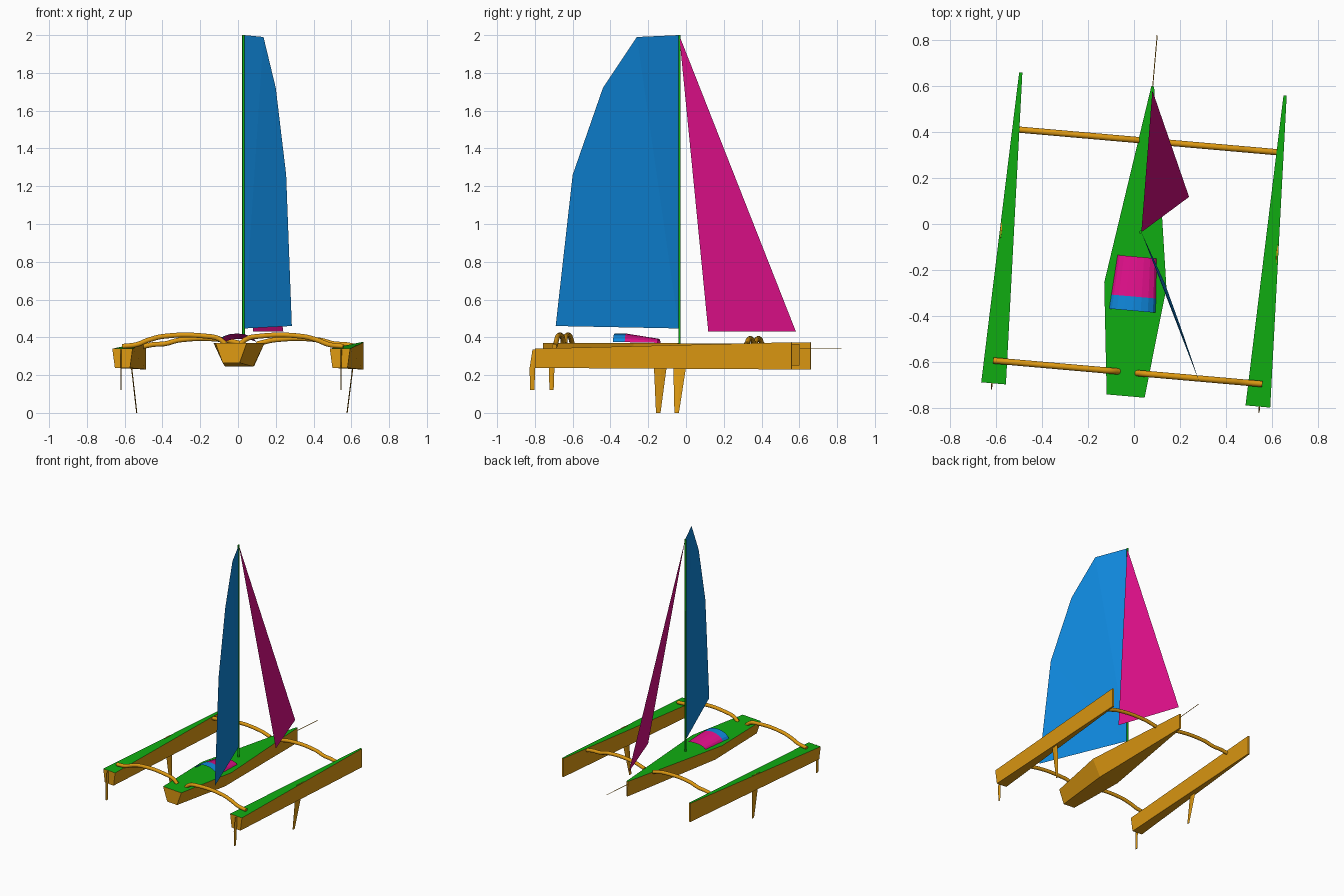
import bpy, bmesh, math
from mathutils import Matrix, Vector

if "Cube" in bpy.data.objects:
    bpy.data.objects.remove(bpy.data.objects["Cube"])

# Boat frame: y forward, x sideways; the whole boat is yawed 5 degrees
BOAT = Matrix.Rotation(math.radians(-5), 4, 'Z') @ Matrix.Translation((0.029, 0, 0))


def material(name, col):
    m = bpy.data.materials.new(name)
    m.diffuse_color = (*col, 1)
    m.use_nodes = True
    m.node_tree.nodes["Principled BSDF"].inputs["Base Color"].default_value = m.diffuse_color
    return m


ORANGE = material("orange", (0.73, 0.32, 0.006))
GREEN = material("green", (0.005, 0.42, 0.006))
BLUE = material("blue", (0.005, 0.25, 0.73))
PINK = material("magenta", (0.73, 0.005, 0.25))


def make(name, verts, faces, mats, frame=BOAT, rule=None, closed=True):
    bm = bmesh.new()
    vs = [bm.verts.new(v) for v in verts]
    for f in faces:
        bm.faces.new([vs[i] for i in f])
    if closed:
        bmesh.ops.recalc_face_normals(bm, faces=bm.faces)
    bm.normal_update()
    if rule:
        for f in bm.faces:
            f.material_index = rule(f)
    me = bpy.data.meshes.new(name)
    bm.to_mesh(me)
    bm.free()
    for m in mats:
        me.materials.append(m)
    ob = bpy.data.objects.new(name, me)
    ob.matrix_world = frame
    bpy.context.collection.objects.link(ob)
    return ob


def loft(name, rings, mats, rule=None):
    """Skin a list of equal closed rings and cap both ends."""
    n = len(rings[0])
    verts = [v for r in rings for v in r]
    faces = [(k*n+i, k*n+(i+1) % n, (k+1)*n+(i+1) % n, (k+1)*n+i)
             for k in range(len(rings)-1) for i in range(n)]
    faces += [tuple(range(n)), tuple(range(len(verts)-n, len(verts)))]
    return make(name, verts, faces, mats, rule=rule)


def hull(name, cx, stations):
    # stations: y, deck half width, deck z, bottom half width, bottom z
    rings = [[(cx-w, y, z), (cx+w, y, z), (cx+b, y, bz), (cx-b, y, bz)]
             for y, w, z, b, bz in stations]
    return loft(name, rings, [ORANGE, GREEN], lambda f: int(f.normal.z > 0.7))


def blade(name, sections, half):
    # sections: x, aft y, forward y, z ; thin lens-shaped foil
    rings = [[(x, a, z), (x+half, a*0.4+f*0.6, z), (x, f, z), (x-half, a*0.4+f*0.6, z)]
             for x, a, f, z in sections]
    return loft(name, rings, [ORANGE])


def tube(name, pts, radius, mat, smooth_path=True, res=3):
    cu = bpy.data.curves.new(name, 'CURVE')
    cu.dimensions = '3D'
    cu.bevel_depth = radius
    cu.bevel_resolution = res
    cu.resolution_u = 5
    cu.use_fill_caps = True
    sp = cu.splines.new('BEZIER')
    sp.bezier_points.add(len(pts)-1)
    for b, p in zip(sp.bezier_points, pts):
        b.co = p
        b.handle_left_type = b.handle_right_type = 'AUTO' if smooth_path else 'VECTOR'
    cu.materials.append(mat)
    ob = bpy.data.objects.new(name, cu)
    ob.matrix_world = BOAT
    bpy.context.collection.objects.link(ob)
    return ob


# Main hull
hull("main_hull", 0, [(-0.75, 0.083, 0.37, 0.045, 0.265),
                      (-0.265, 0.136, 0.37, 0.075, 0.245),
                      (0.605, 0.006, 0.365, 0.005, 0.25)])

# Outriggers with beams, boards and rudders on both sides
for side, s in (("left", -1), ("right", 1)):
    hull(side + "_outrigger", s*0.578, [(-0.745, 0.054, 0.34, 0.04, 0.238),
                                        (0.615, 0.007, 0.374, 0.006, 0.23)])
    for end, y, top, reach in (("rear", -0.646, 0.405, 0.587), ("front", 0.366, 0.386, 0.565)):
        tube(f"{side}_{end}_beam",
             [(s*0.04, y, 0.365), (s*0.075, y, top-0.012), (s*0.13, y, top), (s*0.37, y, top),
              (s*0.45, y, top-0.02), (s*0.51, y, 0.362), (s*reach, y, 0.352)], 0.0135, ORANGE)
    blade(side + "_daggerboard", [(s*0.603, -0.118, -0.035, 0.36),
                                  (s*0.587, -0.116, -0.05, 0.235),
                                  (s*0.559, -0.108, -0.084, 0.0)], 0.003)
    blade(side + "_rudder", [(s*0.585, -0.762, -0.735, 0.335),
                             (s*0.585, -0.778, -0.748, 0.235),
                             (s*0.585, -0.774, -0.752, 0.12)], 0.003)

# Cabin: open arched shell, blue aft band and sloping magenta roof
SEG = 8
verts = []
for y, w, h in ((-0.377, 0.102, 0.42), (-0.315, 0.098, 0.42), (-0.141, 0.086, 0.392)):
    for i in range(SEG+1):
        a = math.pi * (0.04 + 0.92*i/SEG)
        verts.append((-0.003 - w*math.cos(a), y, 0.368 + (h-0.368)*math.sin(a)))
n = SEG + 1
faces = [(k*n+i, k*n+i+1, (k+1)*n+i+1, (k+1)*n+i) for k in range(2) for i in range(SEG)]
make("cabin", verts, faces, [BLUE, PINK], closed=False,
     rule=lambda f: int(f.calc_center_median().y > -0.315))

# Mast and bowsprit
tube("mast", [(0.003, -0.032, 0.36), (0.003, -0.032, 2.0)], 0.007, GREEN, False, 1)
tube("bowsprit", [(0, 0.55, 0.34), (0, 0.828, 0.34)], 0.002, ORANGE, False, 1)

# Sails, in world axes: a fan of triangles from the tack, and a flat jib
main = [(0.033, -0.038, 0.447), (0.033, -0.038, 2.0), (0.135, -0.26, 1.99), (0.2, -0.44, 1.72),
        (0.255, -0.6, 1.26), (0.285, -0.69, 0.46)]
make("mainsail", main, [(0, i+1, i) for i in range(1, 5)], [BLUE], Matrix(), closed=False)
make("jib", [(0.032, -0.036, 2.0), (0.24, 0.118, 0.43), (0.08, 0.582, 0.43)],
     [(0, 1, 2)], [PINK], Matrix(), closed=False)
